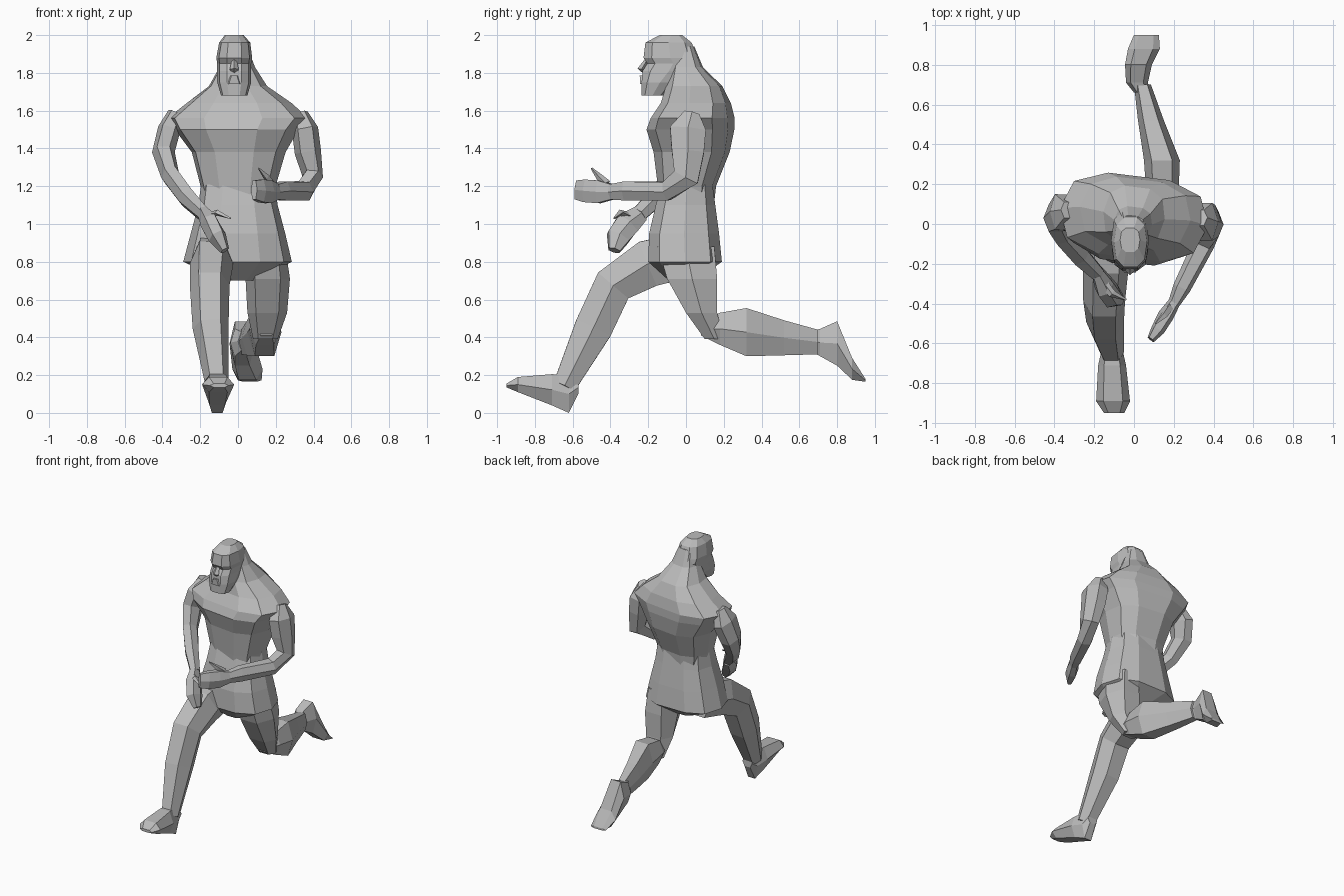
import bpy
import bmesh
from math import sin, cos, pi, radians
from mathutils import Vector, Matrix

default_cube = bpy.data.objects.get("Cube")
if default_cube:
    bpy.data.objects.remove(default_cube, do_unlink=True)

# Single plain grey for the whole figure
grey = bpy.data.materials.new("plain grey")
grey.use_nodes = True
grey.diffuse_color = (0.5, 0.5, 0.5, 1)
grey.node_tree.nodes["Principled BSDF"].inputs["Base Color"].default_value = grey.diffuse_color


def skin(name, rings):
    """Bridge a list of equal point rings into one closed flat-shaded object."""
    bm = bmesh.new()
    loops = [[bm.verts.new(point) for point in ring] for ring in rings]
    count = len(loops[0])
    for low, high in zip(loops, loops[1:]):
        for i in range(count):
            j = (i + 1) % count
            bm.faces.new((low[i], low[j], high[j], high[i]))
    bm.faces.new(loops[0][::-1])
    bm.faces.new(loops[-1])
    bmesh.ops.recalc_face_normals(bm, faces=bm.faces)
    mesh = bpy.data.meshes.new(name)
    bm.to_mesh(mesh)
    bm.free()
    mesh.materials.append(grey)
    obj = bpy.data.objects.new(name, mesh)
    bpy.context.collection.objects.link(obj)
    return obj


def rounded(sides, power):
    """Unit outline between a circle and a square, with a flat at front and back."""
    def shape(value):
        return (1 if value > 0 else -1) * abs(value) ** power
    angles = [2 * pi * i / sides for i in range(sides)]
    outline = [(shape(cos(a)), shape(sin(a))) for a in angles]
    top = max(v for u, v in outline)
    return [(u, v / top) for u, v in outline]


def stack(name, axis, stations, sides=6, power=0.8, twist=0):
    """Loft along an axis; a station is (position, u min, u max, v min, v max)."""
    rings = []
    for t, u0, u1, v0, v1 in stations:
        ring = []
        for u, v in rounded(sides, power):
            a = (u0 + u1) / 2 + u * (u1 - u0) / 2
            b = (v0 + v1) / 2 + v * (v1 - v0) / 2
            point = Vector((a, b, t) if axis == "z" else (a, t, b))
            ring.append(point)
        rings.append(ring)
    obj = skin(name, rings)
    if twist:
        obj.data.transform(Matrix.Rotation(radians(twist), 4, "Z"))
    return obj


def limb(name, joints, sides=6):
    """Loft along a bent path; a joint is (centre, half width, half depth)."""
    centres = [Vector(joint[0]) for joint in joints]
    rings = []
    for i, (centre, wide, deep) in enumerate(joints):
        tangent = centres[min(i + 1, len(joints) - 1)] - centres[max(i - 1, 0)]
        tangent.normalize()
        side = Vector((1, 0, 0))
        side = (side - tangent * side.dot(tangent)).normalized()
        normal = tangent.cross(side)
        rings.append([centres[i] + side * u * wide + normal * v * deep
                      for u, v in rounded(sides, 0.85)])
    return skin(name, rings)


# Head with brow, eye hollow, cheeks and beard
stack("head", "z", [
    (1.68, -.09, .05, -.235, -.12),
    (1.75, -.11, .07, -.235, -.04),
    (1.81, -.11, .07, -.23, .05),
    (1.85, -.11, .07, -.205, .07),
    (1.88, -.115, .075, -.225, .06),
    (1.96, -.1, .065, -.215, .03),
    (2.0, -.07, .03, -.14, -.02),
], sides=10, power=0.75)
limb("nose", [
    ((-.02, -.205, 1.87), .012, .012),
    ((-.02, -.235, 1.82), .024, .022),
    ((-.02, -.215, 1.8), .02, .01),
], sides=4)
stack("moustache", "z", [
    (1.74, -.07, .03, -.243, -.18),
    (1.785, -.045, .005, -.245, -.18),
], sides=6)

# Chest, back, shoulders and neck
stack("torso", "z", [
    (1.1, -.18, .18, -.13, .14),
    (1.2, -.2, .2, -.14, .15),
    (1.38, -.25, .25, -.16, .22),
    (1.5, -.34, .32, -.195, .24),
    (1.56, -.38, .37, -.17, .24),
    (1.64, -.28, .28, -.12, .225),
    (1.73, -.16, .15, -.1, .185),
    (1.83, -.1, .09, -.07, .085),
    (1.94, -.07, .05, -.05, .04),
], sides=10, power=0.75, twist=-7)

# Shorts with flared hem and crotch
stack("shorts", "z", [
    (.7, -.07, .09, -.09, .05),
    (.8, -.29, .285, -.2, .19),
    (.95, -.25, .25, -.195, .175),
    (1.1, -.21, .21, -.16, .155),
    (1.21, -.195, .195, -.13, .14),
], sides=10, power=0.75)

# Forward leg and foot
limb("right_leg", [
    ((-.13, .02, .84), .1, .12),
    ((-.14, -.2, .79), .115, .125),
    ((-.15, -.385, .675), .105, .105),
    ((-.145, -.49, .45), .095, .1),
    ((-.11, -.645, .14), .06, .06),
])
stack("right_foot", "y", [
    (-.57, -.15, -.07, .1, .17),
    (-.62, -.16, -.06, .0, .2),
    (-.71, -.18, -.04, .04, .205),
    (-.89, -.19, -.02, .11, .19),
    (-.95, -.15, -.05, .135, .155),
])

# Trailing leg and foot
stack("left_thigh", "z", [
    (.88, .05, .25, -.15, .15),
    (.71, .04, .275, -.1, .165),
    (.53, .05, .26, .0, .165),
    (.39, .08, .21, .1, .2),
])
stack("left_calf", "y", [
    (.08, .1, .2, .41, .48),
    (.18, .06, .225, .36, .53),
    (.32, .05, .23, .3, .555),
    (.52, .02, .15, .305, .49),
    (.7, .0, .085, .31, .44),
])
stack("left_foot", "y", [
    (.66, .0, .08, .33, .43),
    (.71, -.04, .07, .3, .445),
    (.8, -.045, .09, .25, .485),
    (.88, -.03, .13, .175, .29),
    (.95, .0, .125, .165, .18),
])

# Arms
limb("left_arm", [
    ((.33, .03, 1.585), .04, .04),
    ((.355, .01, 1.5), .07, .095),
    ((.37, .01, 1.38), .07, .085),
    ((.395, .0, 1.25), .055, .07),
    ((.35, -.1, 1.175), .055, .05),
    ((.24, -.32, 1.175), .045, .05),
    ((.2, -.4, 1.17), .03, .04),
])
limb("right_arm", [
    ((-.33, .07, 1.59), .04, .04),
    ((-.365, .06, 1.5), .06, .09),
    ((-.395, .03, 1.38), .06, .075),
    ((-.36, -.05, 1.26), .05, .06),
    ((-.27, -.16, 1.14), .05, .05),
    ((-.18, -.25, 1.05), .035, .04),
])

# Cupped hands with thumbs
limb("left_hand", [
    ((.205, -.39, 1.17), .03, .04),
    ((.16, -.46, 1.17), .04, .06),
    ((.12, -.53, 1.175), .035, .06),
    ((.085, -.58, 1.18), .02, .05),
])
limb("left_thumb", [
    ((.18, -.42, 1.21), .02, .025),
    ((.15, -.46, 1.25), .018, .018),
    ((.11, -.5, 1.295), .005, .005),
], sides=4)
limb("right_hand", [
    ((-.185, -.24, 1.055), .03, .045),
    ((-.15, -.31, 1.0), .05, .065),
    ((-.11, -.36, .93), .05, .06),
    ((-.07, -.38, .86), .025, .03),
])
limb("right_thumb", [
    ((-.16, -.29, 1.04), .025, .02),
    ((-.11, -.35, 1.06), .02, .016),
    ((-.04, -.38, 1.03), .006, .005),
], sides=4)
